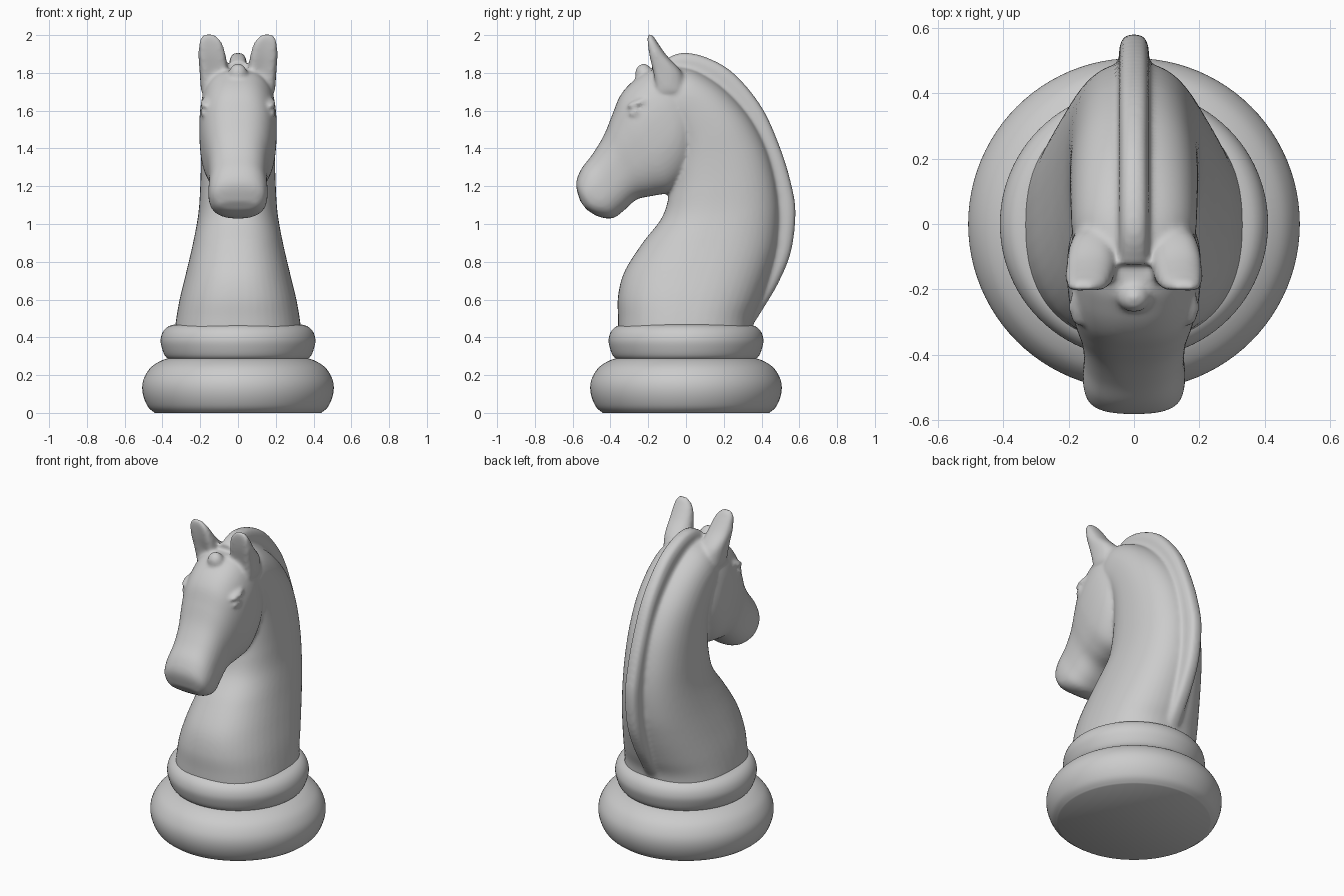
import bpy, bmesh, math
from mathutils import Vector, Matrix

if "Cube" in bpy.data.objects:
    bpy.data.objects.remove(bpy.data.objects["Cube"])


def spread(rows, steps):
    """Catmull-Rom interpolation of section rows."""
    rows = [Vector(r) for r in rows]
    out = []
    for i in range(len(rows) - 1):
        p0, p1, p2 = rows[max(i - 1, 0)], rows[i], rows[i + 1]
        p3 = rows[min(i + 2, len(rows) - 1)]
        for k in range(steps):
            t = k / steps
            out.append(0.5 * (2 * p1 + (p2 - p0) * t
                              + (2 * p0 - 5 * p1 + 4 * p2 - p3) * t * t
                              + (3 * p1 - p0 - 3 * p2 + p3) * t ** 3))
    return out + [rows[-1]]


def loft(bm, rows, n=2.0, sides=48, steps=6, xc=0.0, lean=0.0, dent=0.0, cap_end=True):
    """Rows are front y, front z, back y, back z, half width."""
    rings = []
    for i, (fy, fz, by, bz, w) in enumerate(secs := spread(rows, steps)):
        t = i / (len(secs) - 1)
        ring = []
        for s in range(sides):
            a = math.tau * s / sides
            u = math.copysign(abs(math.cos(a)) ** (2 / n), math.cos(a))
            v = math.copysign(abs(math.sin(a)) ** (2 / n), math.sin(a))
            if u < 0:
                u *= 1 - dent * (1 - v * v)
            ring.append(bm.verts.new((xc + lean * t + w * v,
                                      (fy + by) / 2 + u * (by - fy) / 2,
                                      (fz + bz) / 2 + u * (bz - fz) / 2)))
        rings.append(ring)
    for a, b in zip(rings, rings[1:]):
        for s in range(sides):
            bm.faces.new((a[s], a[s - 1], b[s - 1], b[s]))
    bm.faces.new(rings[0])
    if cap_end:
        bm.faces.new(rings[-1][::-1])


def ball(bm, centre, radii, tilt=0.0):
    m = Matrix.Translation(centre) @ Matrix.Rotation(tilt, 4, 'X') @ Matrix.Diagonal((*radii, 1))
    bmesh.ops.create_uvsphere(bm, u_segments=24, v_segments=16, radius=1, matrix=m)


def finish(bm, name, angle):
    bmesh.ops.recalc_face_normals(bm, faces=bm.faces)
    me = bpy.data.meshes.new(name)
    bm.to_mesh(me)
    bm.free()
    ob = bpy.data.objects.new(name, me)
    bpy.context.collection.objects.link(ob)
    bpy.ops.object.select_all(action='DESELECT')
    ob.select_set(True)
    bpy.context.view_layer.objects.active = ob
    bpy.ops.object.shade_smooth_by_angle(angle=math.radians(angle))
    return ob


# turned base and collar
def turned(name, profile, cap_end):
    bm = bmesh.new()
    loft(bm, [(-r, z, r, z, r) for r, z in profile], sides=96, steps=4, cap_end=cap_end)
    finish(bm, name, 40)


turned("base", [(.44, 0), (.475, .03), (.5, .085), (.507, .14), (.495, .19),
                (.462, .24), (.41, .275), (.36, .292)], False)
turned("collar", [(.36, .28), (.385, .30), (.402, .34), (.41, .385), (.397, .43),
                  (.365, .46), (.31, .472)], False)

horse = bmesh.new()

# neck
loft(horse, [(-.36, .40, .35, .40, .34), (-.36, .5, .36, .5, .327), (-.36, .62, .40, .6, .307),
             (-.325, .75, .45, .75, .273), (-.23, .9, .485, .9, .238),
             (-.13, 1.03, .494, 1.08, .21), (-.09, 1.15, .472, 1.25, .2),
             (-.07, 1.27, .42, 1.42, .196), (-.06, 1.38, .33, 1.58, .196),
             (-.08, 1.47, .2, 1.72, .194), (-.12, 1.52, .06, 1.81, .188),
             (-.15, 1.54, -.06, 1.84, .165)], n=2.35)

# head, from the poll down to the muzzle
loft(horse, [(0, 1.80, .03, 1.45, .165), (-.17, 1.82, .045, 1.35, .195),
             (-.27, 1.765, .01, 1.26, .205), (-.345, 1.685, -.07, 1.175, .2),
             (-.39, 1.58, -.17, 1.15, .182), (-.435, 1.47, -.26, 1.13, .16),
             (-.495, 1.37, -.33, 1.07, .153), (-.555, 1.29, -.39, 1.03, .157),
             (-.582, 1.21, -.465, 1.04, .142), (-.56, 1.12, -.525, 1.075, .1)], n=2.5)

# mane crest
mane = [(-.13, 1.86, -.10, 1.78), (-.03, 1.905, -.02, 1.75), (.1, 1.885, .05, 1.74),
        (.25, 1.80, .16, 1.66), (.4, 1.62, .3, 1.53), (.5, 1.4, .38, 1.35),
        (.56, 1.2, .42, 1.18), (.58, 1.05, .43, 1.05), (.555, .85, .42, .87),
        (.49, .69, .38, .73), (.42, .57, .33, .6), (.35, .46, .28, .48)]
loft(horse, [(*m, .046) for m in mane], n=3, sides=32)

# forelock
ball(horse, (0, -.225, 1.795), (.05, .045, .055))

for side in (-1, 1):
    # ear
    loft(horse, [(-.19, 1.70, .0, 1.70, .075), (-.215, 1.82, -.02, 1.80, .075),
                 (-.218, 1.9, -.10, 1.89, .072), (-.217, 1.97, -.15, 1.96, .058),
                 (-.21, 2.006, -.175, 2.0, .03)],
         n=2.3, sides=32, xc=side * .12, lean=side * .035, dent=.45)
    # eye and brow
    ball(horse, (side * .175, -.268, 1.59), (.024, .036, .022), .3)
    ball(horse, (side * .17, -.255, 1.64), (.03, .06, .02), .35)

# fuse the horse parts into one smooth skin
raw = finish(horse, "horse_parts", 60)
fuse = raw.modifiers.new("fuse", 'REMESH')
fuse.mode = 'VOXEL'
fuse.voxel_size = .011
soft = raw.modifiers.new("soften", 'SMOOTH')
soft.factor = .5
soft.iterations = 8
skin = bpy.data.meshes.new_from_object(raw.evaluated_get(bpy.context.evaluated_depsgraph_get()))
bpy.data.objects.remove(raw)

# trim the part of the neck hidden in the collar
bm = bmesh.new()
bm.from_mesh(skin)
bmesh.ops.bisect_plane(bm, geom=bm.verts[:] + bm.edges[:] + bm.faces[:],
                       plane_co=(0, 0, .455), plane_no=(0, 0, 1), clear_inner=True)
finish(bm, "horse_head_and_neck", 80)
